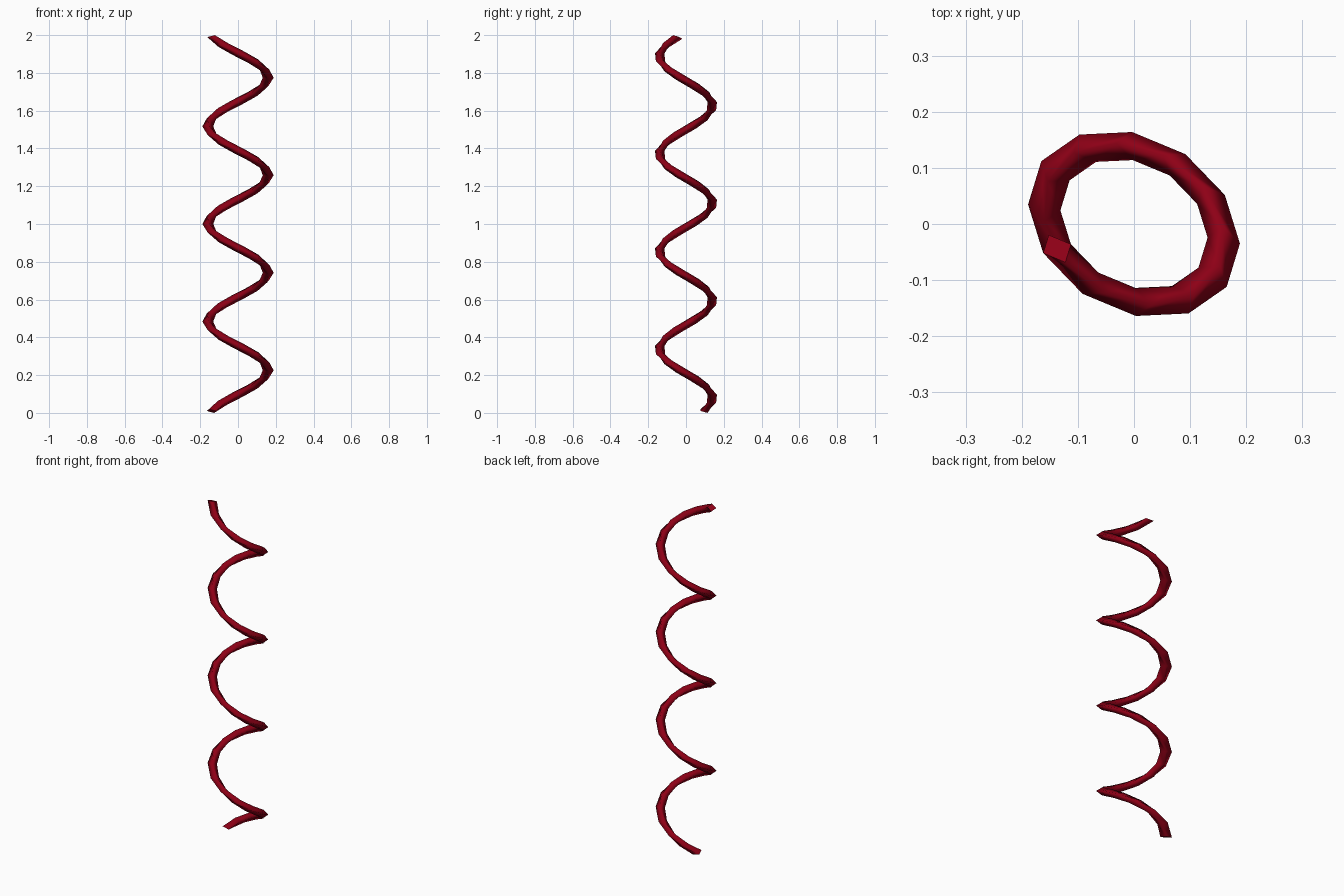
import bpy, bmesh, math

if "Cube" in bpy.data.objects:
    bpy.data.objects.remove(bpy.data.objects["Cube"])

STEPS = 46                 # 12 segments per turn, 3 5/6 turns
START, END = -151, 1229    # winding angle in degrees
SKEW = math.radians(77)    # lag between x and y gives the oval outline
HALF = 0.18                # half width of the wire relative to the coil radius
LEAN = 0.010               # section leans slightly towards the winding direction


def on_coil(t, radial, forward):
    """Horizontal position on the skewed oval, offset outward and along it."""
    x = 0.160 * (radial * math.cos(t) - forward * math.sin(t))
    y = -0.142 * (radial * math.cos(t - SKEW) - forward * math.sin(t - SKEW))
    return x, y


bm = bmesh.new()
rings = []
for i in range(STEPS + 1):
    t = math.radians(START + (END - START) * i / STEPS)
    z = 0.01 + 1.98 * i / STEPS
    ring = []
    # diamond section: outer, forward, inner, backward corner
    for r, f in ((1, 0), (0, 1), (-1, 0), (0, -1)):
        x, y = on_coil(t, 1 + r * HALF, f * HALF)
        ring.append(bm.verts.new((x, y, z - f * LEAN)))
    rings.append(ring)

# smooth wire sides
for a, b in zip(rings, rings[1:]):
    for k in range(4):
        n = (k + 1) % 4
        bm.faces.new((a[k], a[n], b[n], b[k])).smooth = True

# flat end caps with sharp rims
for ring in (rings[0], rings[-1]):
    cap = bm.faces.new(ring)
    for edge in cap.edges:
        edge.smooth = False
bmesh.ops.recalc_face_normals(bm, faces=bm.faces)

mesh = bpy.data.meshes.new("coil")
bm.to_mesh(mesh)
bm.free()
mat = bpy.data.materials.new("dark_red")
mat.diffuse_color = (0.27, 0.0, 0.008, 1)
mat.use_nodes = True
mat.node_tree.nodes["Principled BSDF"].inputs["Base Color"].default_value = mat.diffuse_color
mesh.materials.append(mat)
coil = bpy.data.objects.new("coil", mesh)
bpy.context.collection.objects.link(coil)
